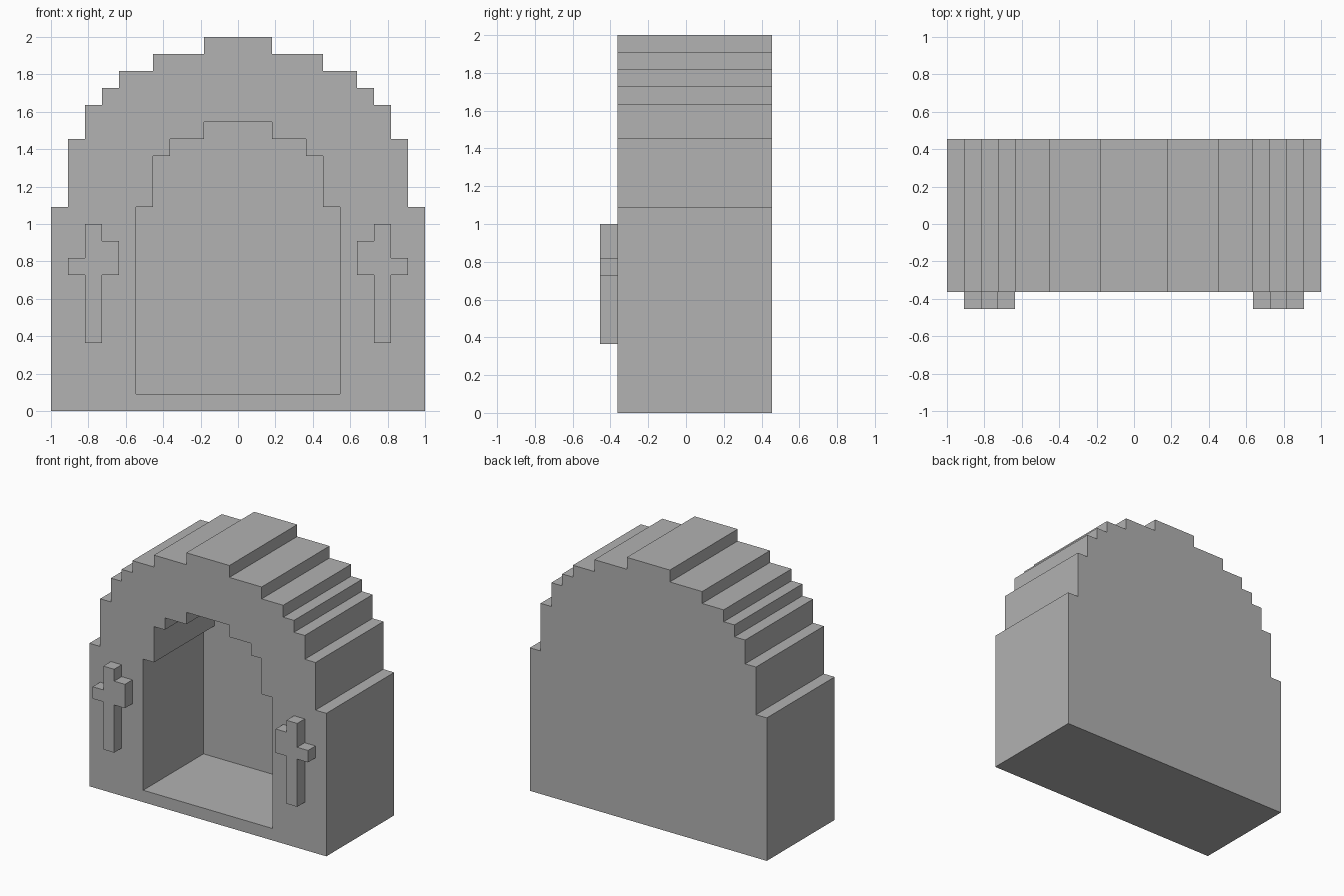
import bpy
import bmesh

U = 1 / 11  # block size

cube = bpy.data.objects.get("Cube")
if cube:
    bpy.data.objects.remove(cube, do_unlink=True)

# Single stone colour
stone = bpy.data.materials.new("stone grey")
stone.use_nodes = True
grey = (0.445, 0.445, 0.445, 1)
stone.diffuse_color = grey
stone.node_tree.nodes["Principled BSDF"].inputs["Base Color"].default_value = grey


def prism(name, outline, front, back):
    """Extrude an x-z outline, given in blocks, from front to back along y."""
    bm = bmesh.new()
    face = bm.faces.new([bm.verts.new((x * U, front * U, z * U)) for x, z in outline])
    ext = bmesh.ops.extrude_face_region(bm, geom=[face])
    moved = [v for v in ext["geom"] if isinstance(v, bmesh.types.BMVert)]
    bmesh.ops.translate(bm, verts=moved, vec=(0, (back - front) * U, 0))
    bmesh.ops.recalc_face_normals(bm, faces=bm.faces)
    mesh = bpy.data.meshes.new(name)
    bm.to_mesh(mesh)
    bm.free()
    mesh.materials.append(stone)
    obj = bpy.data.objects.new(name, mesh)
    bpy.context.collection.objects.link(obj)
    return obj


def stepped_arch(steps, base):
    """Symmetric stepped outline from (half width, top) pairs, widest first."""
    side, z = [], base
    for half, top in steps:
        side += [(half, z), (half, top)]
        z = top
    return side + [(-x, z) for x, z in reversed(side)]


# Arched block with stepped top
body = prism("arched_body", stepped_arch(
    [(11, 12), (10, 16), (9, 18), (8, 19), (7, 20), (5, 21), (2, 22)], 0), -4, 5)

# Recessed niche, open at the front
niche = prism("niche_cutter", stepped_arch(
    [(6, 12), (5, 15), (4, 16), (2, 17)], 1), -6, 4)
niche.hide_render = True
cut = body.modifiers.new("niche", "BOOLEAN")
cut.operation = "DIFFERENCE"
cut.solver = "EXACT"
cut.object = niche
bpy.context.view_layer.objects.active = body
bpy.ops.object.modifier_apply(modifier=cut.name)
bpy.data.objects.remove(niche, do_unlink=True)

# Raised crosses beside the niche, inner arm taller than the outer one
cross = [(8, 4), (9, 4), (9, 8), (10, 8), (10, 9), (9, 9),
         (9, 11), (8, 11), (8, 10), (7, 10), (7, 8), (8, 8)]
for name, s in (("left_cross", 1), ("right_cross", -1)):
    prism(name, [(s * x, z) for x, z in cross], -5, -4)
